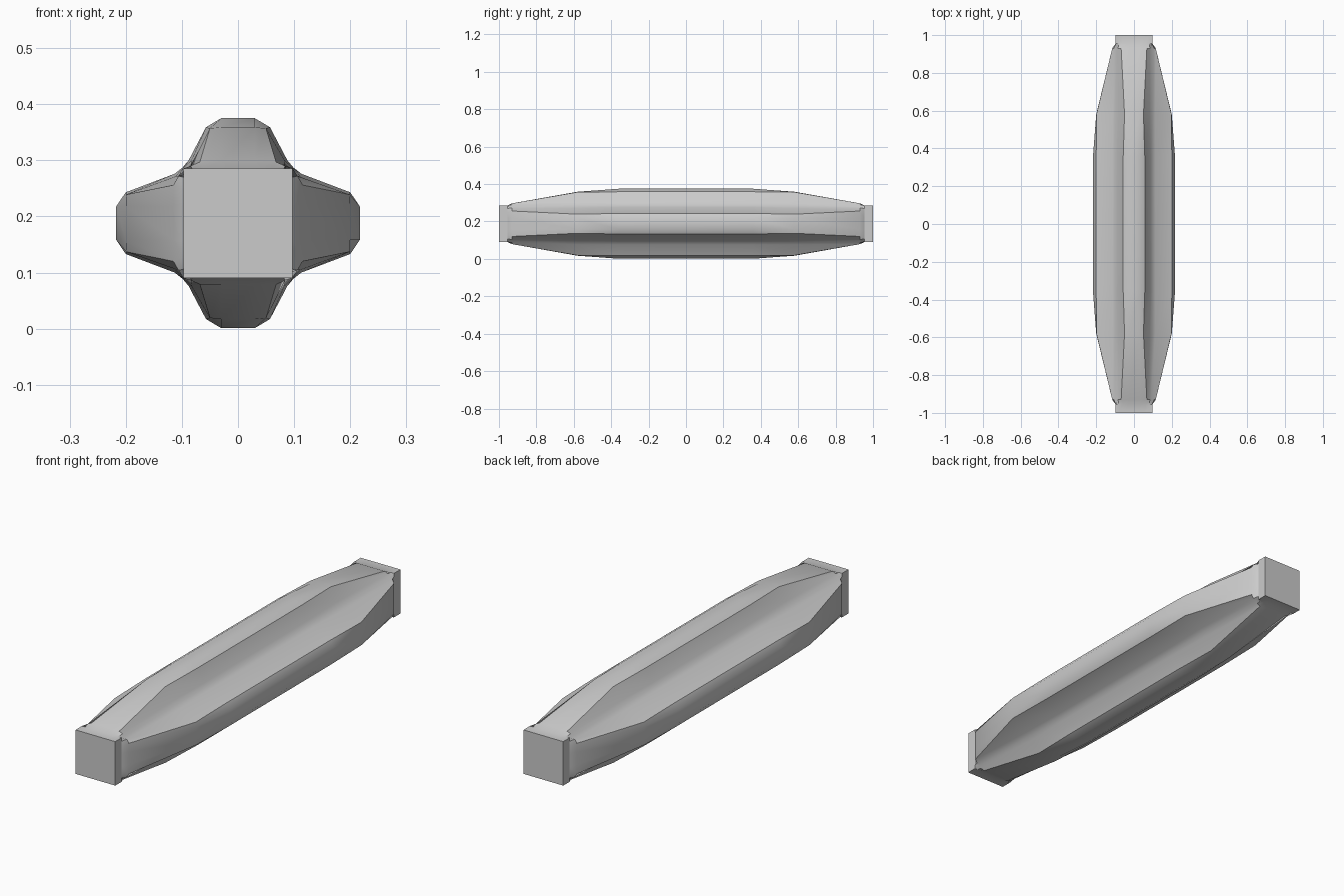
import bpy, bmesh

if "Cube" in bpy.data.objects:
    bpy.data.objects.remove(bpy.data.objects["Cube"])

CZ = 0.188
E = 0.0975

# Quarter section from the top lobe, through the corner valley, to the side lobe
END = [(.03, E), (.06, E), (.082, E), (E, E), (E, .082), (E, .06), (E, .03)]
NECK = [(.03, .109), (.068, .109), (.084, .102), (.089, .089),
        (.106, .084), (.115, .068), (.115, .03)]
SHOULDER = [(.03, .171), (.05, .169), (.083, .112), (.098, .098),
            (.112, .083), (.199, .051), (.2, .03)]
MIDDLE = [(.03, .187), (.057, .171), (.088, .112), (.099, .099),
          (.113, .088), (.2, .055), (.217, .03)]

half = [(1.0, END), (.955, END), (.93, NECK), (.58, SHOULDER), (.36, MIDDLE)]
stations = [(-y, s) for y, s in half] + half[::-1]


def full_ring(q):
    # Mirror the quarter section into a closed loop
    right = q + [(x, -z) for x, z in reversed(q)]
    return right + [(-x, z) for x, z in reversed(right)]


bm = bmesh.new()
rings = [[bm.verts.new((x, y, CZ + z)) for x, z in full_ring(q)]
         for y, q in stations]

# Lobed skin between stations
for a, b in zip(rings, rings[1:]):
    n = len(a)
    for i in range(n):
        j = (i + 1) % n
        bm.faces.new((a[i], a[j], b[j], b[i]))

# Square end caps
bm.faces.new(rings[0])
bm.faces.new(rings[-1])
bmesh.ops.recalc_face_normals(bm, faces=bm.faces)

mesh = bpy.data.meshes.new("lobed_bar")
bm.to_mesh(mesh)
bm.free()
bar = bpy.data.objects.new("lobed_bar", mesh)
bpy.context.collection.objects.link(bar)
bpy.context.view_layer.objects.active = bar
bar.select_set(True)
bpy.ops.object.shade_smooth_by_angle(angle=0.52)
